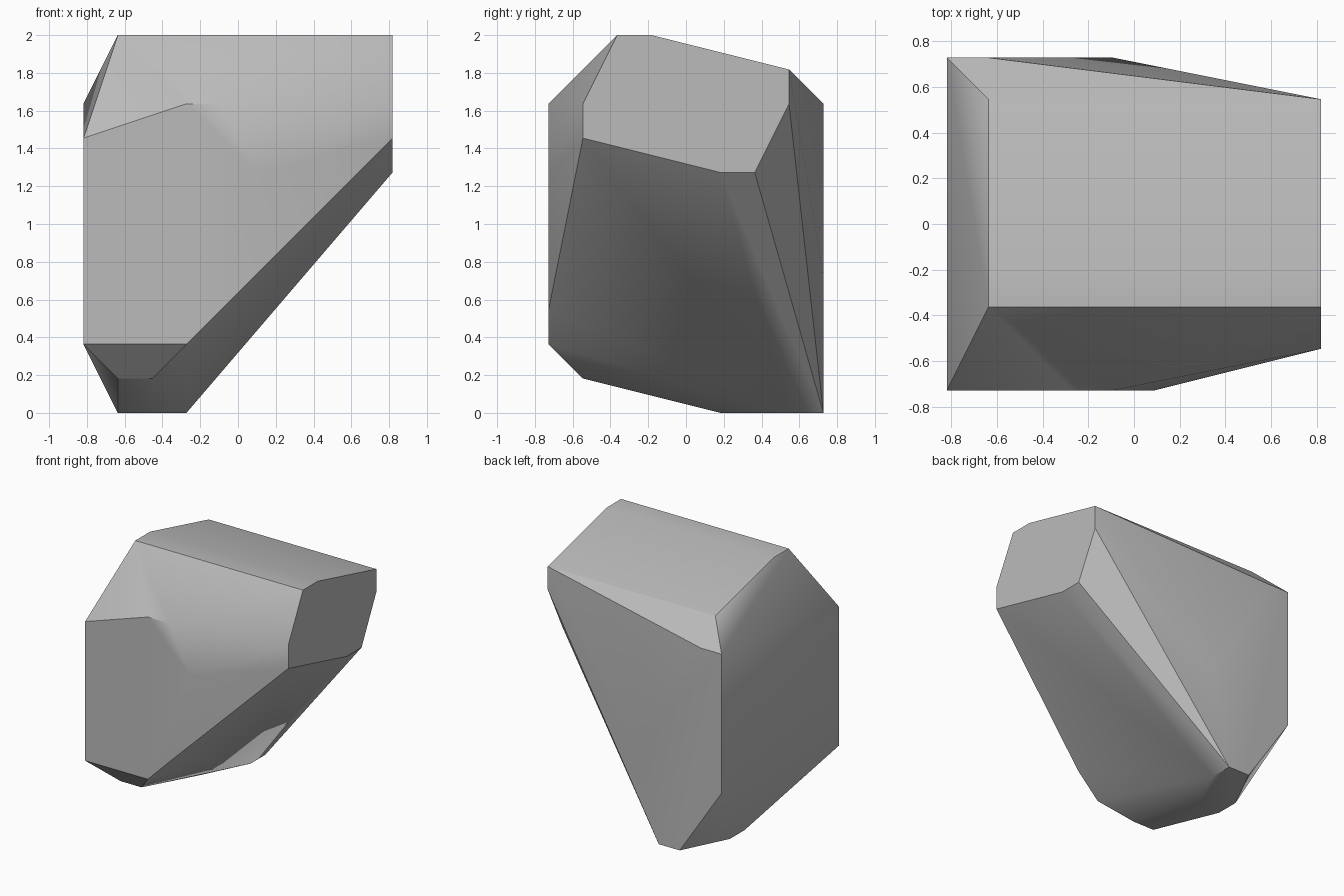
import bpy
import bmesh
import math
from mathutils import Vector

# Remove the default object
default_cube = bpy.data.objects.get("Cube")
if default_cube:
    bpy.data.objects.remove(default_cube, do_unlink=True)

# The boulder is chiselled on a regular lattice, eleven steps tall
STEP = 2 / 11
CENTRE = Vector((4.5, 4, 0))


def side(axis, level, outline):
    """Corners of one flat side: two lattice coordinates plus a fixed one."""
    corners = []
    for pair in outline:
        corner = list(pair)
        corner.insert(axis, level)
        corners.append((Vector(corner) - CENTRE) * STEP)
    return corners


def make_material(name, value):
    material = bpy.data.materials.new(name)
    material.use_nodes = True
    colour = (value, value, value, 1)
    material.diffuse_color = colour
    shader = next(n for n in material.node_tree.nodes if n.type == "BSDF_PRINCIPLED")
    shader.inputs["Base Color"].default_value = colour
    return material


X, Y, Z = range(3)
corners = []
# Octagonal overhanging end
corners += side(X, 9, [(2, 11), (3, 11), (7, 10), (7, 9), (6, 7), (5, 7), (1, 8), (1, 9)])
# Broad opposite end and its chamfered top
corners += side(X, 0, [(0, 2), (0, 8), (8, 9), (8, 3)])
corners += side(X, 1, [(2, 11), (3, 11), (7, 10)])
# Front bulge
corners += side(Y, 0, [(3, 9), (4, 9), (5, 7), (4, 3), (3, 2)])
# Back bulge
corners += side(Y, 8, [(1, 9), (4, 4), (3, 0), (2, 0)])
# Small foot and the lip in front of it
corners += side(Z, 0, [(1, 5), (1, 6), (3, 7), (2, 5)])
corners += side(Z, 1, [(1, 1), (2, 1)])

# Wrap the corners in a convex skin
bm = bmesh.new()
for corner in corners:
    bm.verts.new(corner)
hull = bmesh.ops.convex_hull(bm, input=bm.verts[:])
unused = [v for v in bm.verts if not v.link_faces]
bmesh.ops.delete(bm, geom=unused, context="VERTS")
bmesh.ops.dissolve_limit(bm, angle_limit=math.radians(0.5), verts=bm.verts[:], edges=bm.edges[:])
bmesh.ops.recalc_face_normals(bm, faces=bm.faces[:])
mesh = bpy.data.meshes.new("boulder")
bm.to_mesh(mesh)
bm.free()

boulder = bpy.data.objects.new("boulder", mesh)
bpy.context.collection.objects.link(boulder)
mesh.materials.append(make_material("stone grey", 0.5))

# Soft shading over shallow angles, crisp ridges elsewhere
bpy.ops.object.select_all(action="DESELECT")
boulder.select_set(True)
bpy.context.view_layer.objects.active = boulder
bpy.ops.object.shade_smooth_by_angle(angle=math.radians(30))
